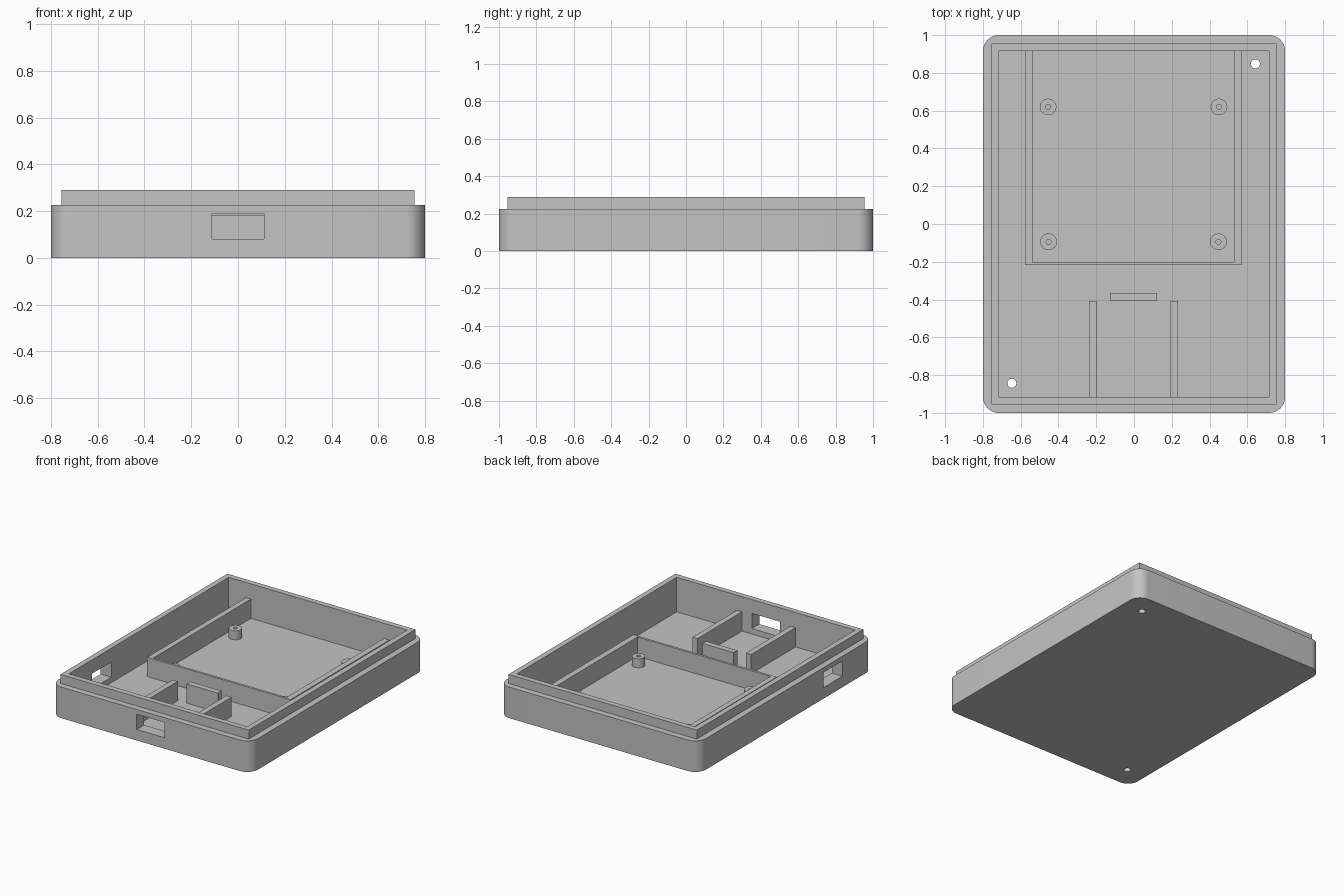
import bpy
import bmesh
import math

if "Cube" in bpy.data.objects:
    bpy.data.objects.remove(bpy.data.objects["Cube"])

GREY = (0.55, 0.55, 0.55, 1)
mat = bpy.data.materials.new("plain grey plastic")
mat.use_nodes = True
mat.diffuse_color = GREY
mat.node_tree.nodes["Principled BSDF"].inputs["Base Color"].default_value = GREY

FLOOR, INNER_TOP, SINK = 0.04, 0.18, 0.02


def finish(name, bm):
    mesh = bpy.data.meshes.new(name)
    bm.to_mesh(mesh)
    bm.free()
    mesh.materials.append(mat)
    obj = bpy.data.objects.new(name, mesh)
    bpy.context.collection.objects.link(obj)
    return obj


def box(name, x, y, z, corner=0):
    """Box from (min, max) ranges, with optional rounded upright edges."""
    bm = bmesh.new()
    bmesh.ops.create_cube(bm, size=1)
    for v in bm.verts:
        v.co = [r[0] if c < 0 else r[1] for c, r in zip(v.co, (x, y, z))]
    if corner:
        upright = [e for e in bm.edges
                   if abs(e.verts[0].co.z - e.verts[1].co.z) > 0.01]
        bmesh.ops.bevel(bm, geom=upright, offset=corner, segments=12,
                        profile=0.5, affect='EDGES')
    return finish(name, bm)


def cylinder(name, x, y, radius, z):
    bm = bmesh.new()
    bmesh.ops.create_cone(bm, cap_ends=True, segments=32, radius1=radius,
                          radius2=radius, depth=z[1] - z[0])
    bmesh.ops.translate(bm, verts=bm.verts, vec=(x, y, sum(z) / 2))
    return finish(name, bm)


def combine(obj, other, operation):
    """Apply a boolean with another object, then discard that object."""
    mod = obj.modifiers.new("cut", 'BOOLEAN')
    mod.operation, mod.object, mod.solver = operation, other, 'EXACT'
    bpy.context.view_layer.objects.active = obj
    bpy.ops.object.modifier_apply(modifier=mod.name)
    bpy.data.objects.remove(other)


def smooth(obj):
    bpy.ops.object.select_all(action='DESELECT')
    obj.select_set(True)
    bpy.context.view_layer.objects.active = obj
    bpy.ops.object.shade_smooth_by_angle(angle=math.radians(30))


# Outer shell: rounded tray with a stepped square lip
case = box("case", (-0.8, 0.8), (-1, 1), (0, 0.225), corner=0.085)
combine(case, box("lip", (-0.755, 0.755), (-0.955, 0.955), (0.1, 0.29)), 'UNION')
combine(case, box("cavity", (-0.715, 0.715), (-0.915, 0.915), (FLOOR, 0.5)), 'DIFFERENCE')

# Connector openings in the front wall and one side wall
opening = (0.08, 0.19)
combine(case, box("front_slot", (-0.112, 0.112), (-1.1, -0.85), opening), 'DIFFERENCE')
combine(case, box("side_slot", (-0.9, -0.65), (-0.65, -0.43), opening), 'DIFFERENCE')

# Screw holes through the floor in opposite corners
for x, y in ((0.643, 0.848), (-0.647, -0.843)):
    combine(case, cylinder("screw_hole", x, y, 0.024, (-0.1, 0.1)), 'DIFFERENCE')
smooth(case)

# U-shaped compartment wall, joined to the back wall
height = (FLOOR - SINK, INNER_TOP)
wall = box("compartment_wall", (-0.577, 0.573), (-0.217, 0.93), height)
combine(wall, box("compartment_space", (-0.537, 0.53), (-0.2, 1), (0, 0.3)), 'DIFFERENCE')

# Guide ribs and end stop behind the front opening
for side, x in (("right", (-0.238, -0.197)), ("left", (0.192, 0.233))):
    box(side + "_guide_rib", x, (-0.93, -0.407), height)
box("end_stop", (-0.127, 0.123), (-0.407, -0.364), height)

# Hollow mounting posts
for name, x, y in (("back_right", -0.455, 0.62), ("back_left", 0.45, 0.62),
                   ("front_right", -0.452, -0.094), ("front_left", 0.447, -0.094)):
    post = cylinder(name + "_post", x, y, 0.044, (FLOOR - SINK, 0.105))
    combine(post, cylinder("bore", x, y, 0.013, (FLOOR, 0.2)), 'DIFFERENCE')
    smooth(post)
